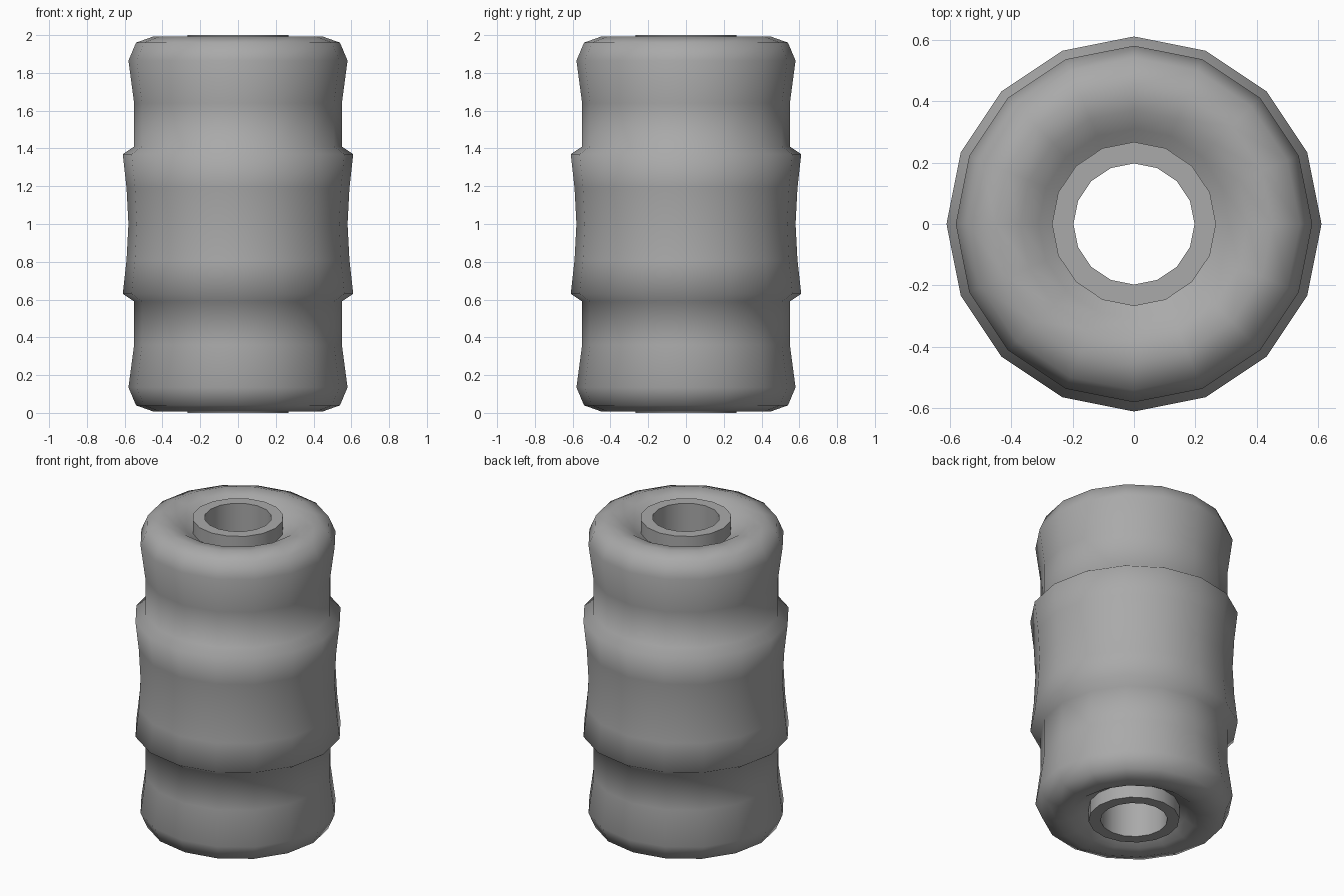
import bpy
import bmesh
import math

SIDES = 16

default_cube = bpy.data.objects.get("Cube")
if default_cube:
    bpy.data.objects.remove(default_cube, do_unlink=True)

grey = bpy.data.materials.new("plain grey")
grey.use_nodes = True
colour = (0.4, 0.4, 0.4, 1)
grey.diffuse_color = colour
grey.node_tree.nodes["Principled BSDF"].inputs["Base Color"].default_value = colour


def lathe(name, profile, closed=False):
    """Spin (radius, height) points around the z axis."""
    bm = bmesh.new()
    rings = []
    for r, z in profile:
        ring = []
        for i in range(SIDES):
            a = math.tau * i / SIDES
            ring.append(bm.verts.new((r * math.cos(a), r * math.sin(a), z)))
        rings.append(ring)
    pairs = list(zip(rings, rings[1:]))
    if closed:
        pairs.append((rings[-1], rings[0]))
    for low, high in pairs:
        for i in range(SIDES):
            j = (i + 1) % SIDES
            bm.faces.new((low[i], low[j], high[j], high[i]))
    mesh = bpy.data.meshes.new(name)
    bm.to_mesh(mesh)
    bm.free()
    mesh.materials.append(grey)
    obj = bpy.data.objects.new(name, mesh)
    bpy.context.collection.objects.link(obj)
    return obj


# Outer body: lower half from the dished end up to the waist, then mirrored
half = [(0.26, 0.09), (0.31, 0.06), (0.37, 0.02), (0.45, 0.008), (0.54, 0.04),
        (0.58, 0.135), (0.55, 0.36), (0.55, 0.59), (0.61, 0.63), (0.59, 0.81)]
waist = [(0.58, 1.0)]
body = lathe("sleeve_body", half + waist + [(r, 2 - z) for r, z in reversed(half)])
for face in body.data.polygons:
    face.use_smooth = True

# Inner tube running through the body, smooth walls with sharp rims
tube = lathe("inner_tube", [(0.267, 0), (0.267, 2), (0.197, 2), (0.197, 0)], closed=True)
bpy.context.view_layer.objects.active = tube
tube.select_set(True)
bpy.ops.object.shade_smooth_by_angle(angle=math.radians(40))
